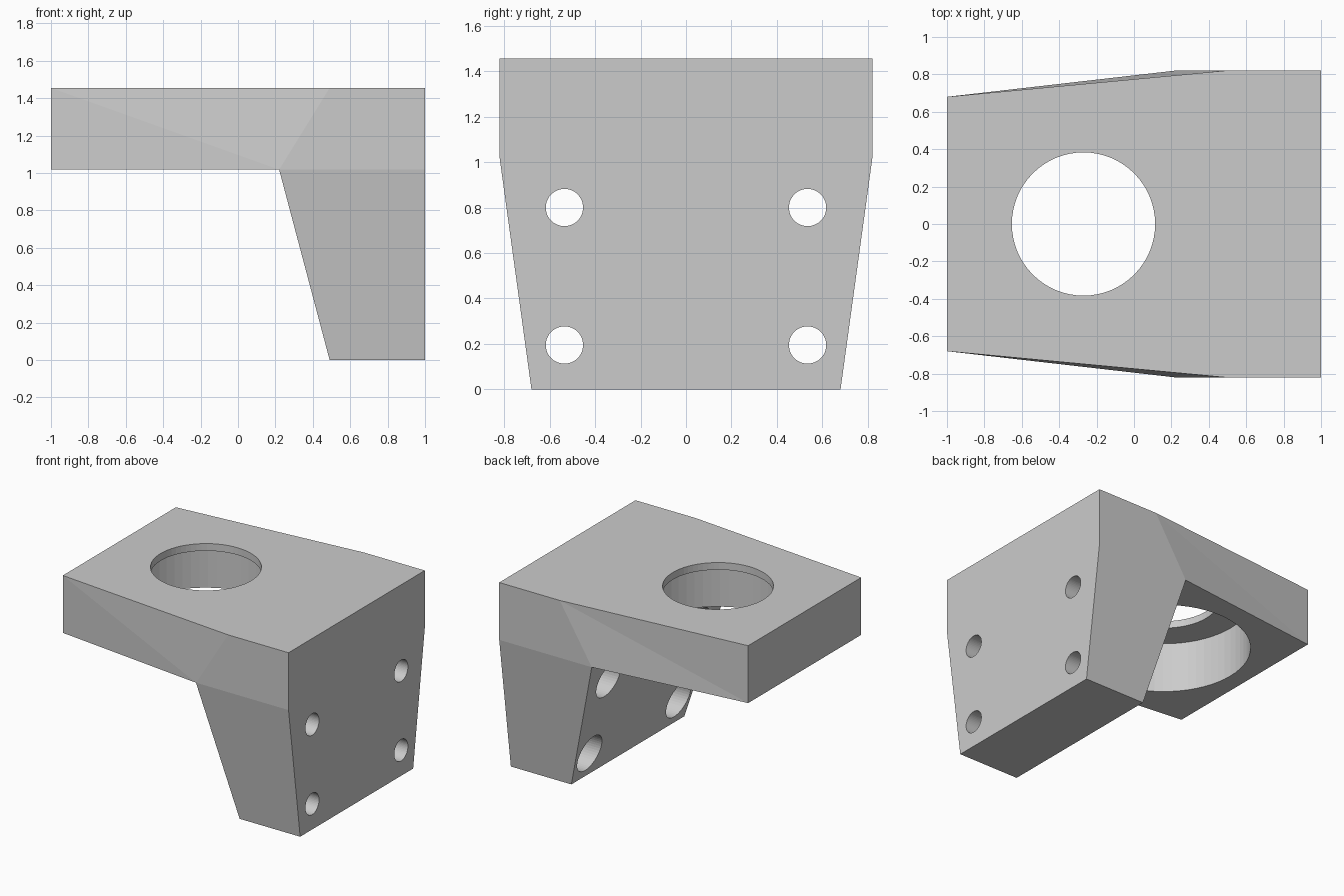
import bpy
import bmesh
from math import pi

if "Cube" in bpy.data.objects:
    bpy.data.objects.remove(bpy.data.objects["Cube"], do_unlink=True)

grey = bpy.data.materials.new("light_grey")
grey.use_nodes = True
colour = (0.6, 0.6, 0.6, 1)
grey.diffuse_color = colour
grey.node_tree.nodes["Principled BSDF"].inputs["Base Color"].default_value = colour

# Bracket body: one (x, half width, z) outline joined across y
TOP, UNDER, WIDE, NARROW = 1.455, 1.018, 0.82, 0.68
outline = [
    (-1, NARROW, UNDER),      # 0 plate tip, lower
    (0.22, WIDE, UNDER),      # 1 inner corner
    (0.49, NARROW, 0),        # 2 leg foot, inner
    (1, NARROW, 0),           # 3 leg foot, outer
    (1, WIDE, UNDER),         # 4 outer face, taper start
    (1, WIDE, TOP),           # 5 outer top
    (0.49, WIDE, TOP),        # 6 top, taper start
    (-1, NARROW, TOP),        # 7 plate tip, upper
]
bm = bmesh.new()
front = [bm.verts.new((x, -y, z)) for x, y, z in outline]
back = [bm.verts.new((x, y, z)) for x, y, z in outline]
n = len(outline)
# The outer face and the top are each one flat polygon
bm.faces.new([front[i] for i in (3, 4, 5)] + [back[i] for i in (5, 4, 3)])
bm.faces.new([front[i] for i in (5, 6, 7)] + [back[i] for i in (7, 6, 5)])
for i in (0, 1, 2, 7):
    j = (i + 1) % n
    bm.faces.new([front[i], front[j], back[j], back[i]])
# Sides: the tapered plate flank folds along opposite diagonals
for side, folds in ((front, ((0, 1, 7), (1, 6, 7))), (back, ((0, 1, 6), (0, 6, 7)))):
    for loop in ((1, 2, 3, 4), (1, 4, 5, 6)) + folds:
        bm.faces.new([side[i] for i in loop])
bmesh.ops.recalc_face_normals(bm, faces=bm.faces[:])
mesh = bpy.data.meshes.new("bracket_body")
bm.to_mesh(mesh)
bm.free()
body = bpy.data.objects.new("bracket_body", mesh)
bpy.context.collection.objects.link(body)
mesh.materials.append(grey)


def drill(radius, start, end, sides=64):
    """Cut a round hole between two points on a line along x or z."""
    along_x = start[0] != end[0]
    length = sum(abs(b - a) for a, b in zip(start, end))
    centre = [(a + b) / 2 for a, b in zip(start, end)]
    bpy.ops.mesh.primitive_cylinder_add(
        vertices=sides, radius=radius, depth=length, location=centre,
        rotation=(0, pi / 2 if along_x else 0, 0))
    cutter = bpy.context.object
    cutter.name = "hole_cutter"
    cutter.hide_render = True
    cutter.data.materials.append(grey)
    cut = body.modifiers.new("hole", "BOOLEAN")
    cut.operation = "DIFFERENCE"
    cut.solver = "EXACT"
    cut.object = cutter
    bpy.context.view_layer.objects.active = body
    bpy.ops.object.modifier_apply(modifier=cut.name)
    bpy.data.objects.remove(cutter, do_unlink=True)


# Large stepped opening: wide bore from below, thin lip at the top
drill(0.6, (-0.27, 0, -0.3), (-0.27, 0, 1.4))
drill(0.383, (-0.27, 0, 1.2), (-0.27, 0, 1.7))

# Four counterbored screw holes through the leg
for y in (-0.535, 0.535):
    for z in (0.195, 0.8):
        drill(0.14, (0, y, z), (0.78, y, z), 48)
        drill(0.082, (0.6, y, z), (1.2, y, z), 48)
